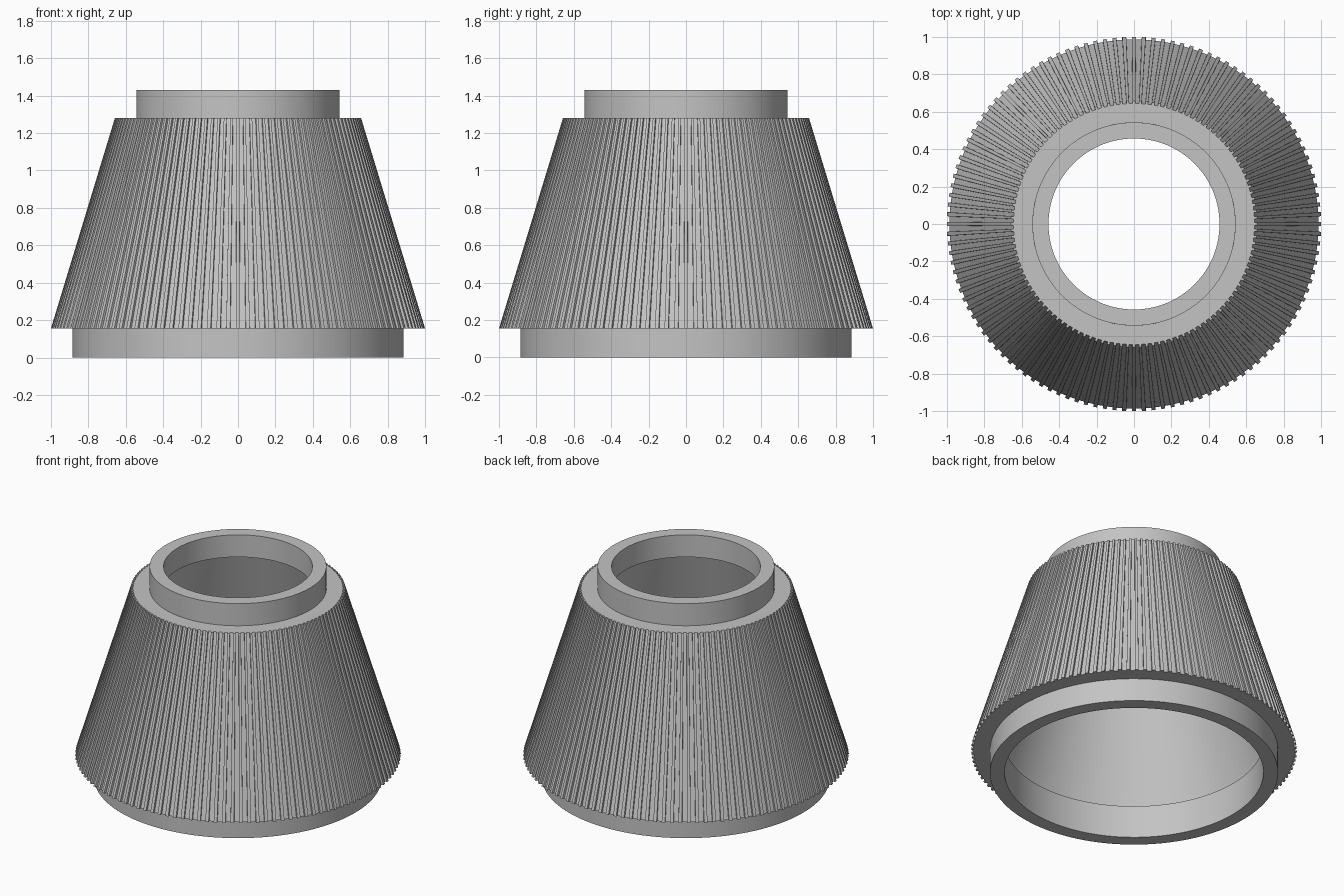
import bpy, bmesh, math

cube = bpy.data.objects.get("Cube")
if cube:
    bpy.data.objects.remove(cube, do_unlink=True)

# One plain grey for every part
grey = bpy.data.materials.new("plain_grey")
grey.use_nodes = True
colour = (0.55, 0.55, 0.55, 1)
grey.diffuse_color = colour
grey.node_tree.nodes["Principled BSDF"].inputs["Base Color"].default_value = colour

RIBS = 120
PITCH = 2 * math.pi / RIBS
DEPTH = 0.014
# Corners of one rib: angle in pitches, and whether it lies in the groove
RIB = [(-0.22, 1), (-0.2, 0), (0.2, 0), (0.22, 1)]

SMOOTH_RING = [(i * PITCH, 0) for i in range(RIBS)]
RIBBED_RING = [((i + a) * PITCH, g) for i in range(RIBS) for a, g in RIB]


def lathe(name, profile, ring=SMOOTH_RING, ribbed_rows=()):
    """Sweep an (r, z) profile round z; listed rows carry the grooves."""
    bm = bmesh.new()
    rows = []
    for k, (r, z) in enumerate(profile):
        row = []
        for angle, groove in ring:
            rad = r - DEPTH * groove if k in ribbed_rows else r
            row.append(bm.verts.new((rad * math.cos(angle), rad * math.sin(angle), z)))
        rows.append(row)
    n = len(ring)
    for low, high in zip(rows, rows[1:]):
        for j in range(n):
            m = (j + 1) % n
            bm.faces.new((low[j], low[m], high[m], high[j]))
    mesh = bpy.data.meshes.new(name)
    bm.to_mesh(mesh)
    bm.free()
    mesh.materials.append(grey)
    obj = bpy.data.objects.new(name, mesh)
    bpy.context.collection.objects.link(obj)
    bpy.ops.object.select_all(action="DESELECT")
    obj.select_set(True)
    bpy.context.view_layer.objects.active = obj
    bpy.ops.object.shade_smooth_by_angle(angle=math.radians(15))
    return obj


# Key radii and heights
BASE_OUT, BASE_IN = 0.885, 0.795
TOP_OUT, TOP_IN = 0.543, 0.457
SKIRT_Z, SHOULDER_Z, TOP_Z = 0.155, 1.28, 1.43
LEDGE_Z, HOLLOW_LOW, HOLLOW_HIGH = 0.22, 0.865, 0.543

# Lower spigot with its straight bore
lathe("base_collar", [(BASE_IN, LEDGE_Z), (BASE_IN, 0), (BASE_OUT, 0), (BASE_OUT, SKIRT_Z)])

# Ribbed cone with flat underside and shoulder
lathe("ribbed_cone",
      [(BASE_OUT, SKIRT_Z), (1.0, SKIRT_Z), (0.658, SHOULDER_Z), (TOP_OUT, SHOULDER_Z)],
      RIBBED_RING, ribbed_rows=(1, 2))

# Upper spigot with its straight bore
lathe("top_collar", [(TOP_OUT, SHOULDER_Z), (TOP_OUT, TOP_Z), (TOP_IN, TOP_Z), (TOP_IN, SHOULDER_Z)])

# Wider hollow inside the cone, with a ceiling and a ledge at the bores
lathe("inner_wall", [(TOP_IN, SHOULDER_Z), (HOLLOW_HIGH, SHOULDER_Z),
                     (HOLLOW_LOW, LEDGE_Z), (BASE_IN, LEDGE_Z)])
